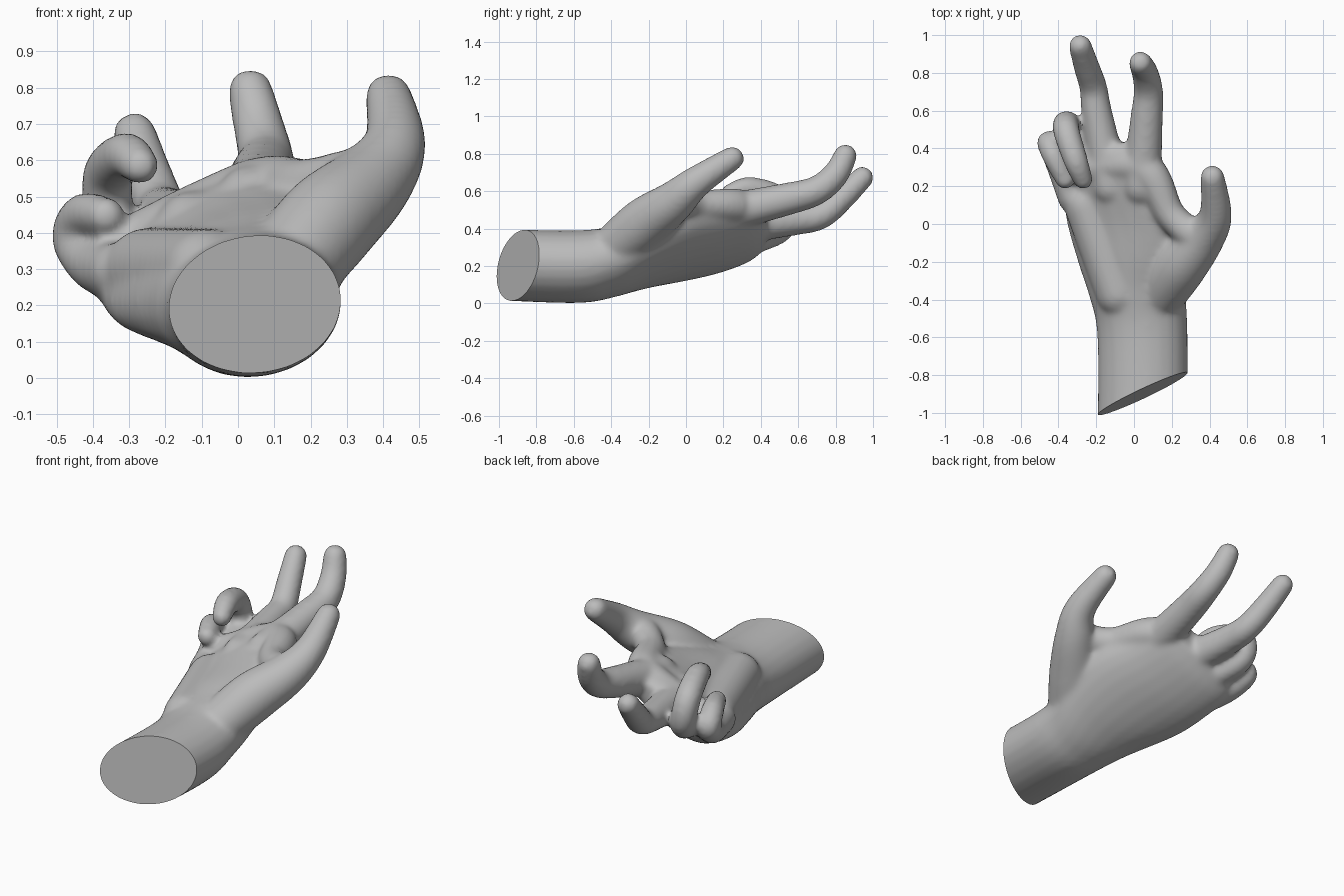
import bpy, bmesh, math
from mathutils import Vector

if "Cube" in bpy.data.objects:
    bpy.data.objects.remove(bpy.data.objects["Cube"], do_unlink=True)

SIDES = 24


def resample(rows, steps=8):
    """Smooth Catmull-Rom interpolation of rows of numbers."""
    out = []
    for i in range(len(rows) - 1):
        p0, p1 = rows[max(i - 1, 0)], rows[i]
        p2, p3 = rows[i + 1], rows[min(i + 2, len(rows) - 1)]
        for s in range(steps):
            t = s / steps
            out.append([0.5 * (2 * b + (c - a) * t + (2 * a - 5 * b + 4 * c - d) * t * t
                               + (3 * b - a - 3 * c + d) * t ** 3)
                        for a, b, c, d in zip(p0, p1, p2, p3)])
    out.append(list(rows[-1]))
    return out


def loft(name, rings):
    """Skin a list of equal rings into a closed part."""
    bm = bmesh.new()
    loops = [[bm.verts.new(p) for p in ring] for ring in rings]
    for a, b in zip(loops, loops[1:]):
        for i in range(SIDES):
            j = (i + 1) % SIDES
            bm.faces.new((a[i], a[j], b[j], b[i]))
    bm.faces.new(loops[0])
    bm.faces.new(loops[-1])
    bmesh.ops.recalc_face_normals(bm, faces=bm.faces)
    mesh = bpy.data.meshes.new(name)
    bm.to_mesh(mesh)
    bm.free()
    obj = bpy.data.objects.new(name, mesh)
    bpy.context.collection.objects.link(obj)
    return obj


def limb(name, rows):
    """Round tapered tube through (x, y, z, radius) with domed ends."""
    pts = resample(rows)
    centres = [Vector(p[:3]) for p in pts]
    radii = [p[3] for p in pts]
    first = (centres[0] - centres[1]).normalized()
    last = (centres[-1] - centres[-2]).normalized()
    dome = [math.radians(90 * k / 5) for k in range(1, 5)]
    head = [(centres[0] + first * radii[0] * math.sin(a), radii[0] * math.cos(a)) for a in reversed(dome)]
    tail = [(centres[-1] + last * radii[-1] * math.sin(a), radii[-1] * math.cos(a)) for a in dome]
    path = head + list(zip(centres, radii)) + tail
    rings, quat, old = [], None, None
    for i, (c, r) in enumerate(path):
        tangent = (path[min(i + 1, len(path) - 1)][0] - path[max(i - 1, 0)][0]).normalized()
        quat = tangent.to_track_quat('Z', 'Y') if quat is None else old.rotation_difference(tangent) @ quat
        old = tangent
        rings.append([c + quat @ Vector((r * math.cos(k * math.tau / SIDES),
                                         r * math.sin(k * math.tau / SIDES), 0)) for k in range(SIDES)])
    return loft(name, rings)


def palm_ring(y, cx, cz, a, b, tilt):
    """Oval section, tilted so the thumb side is higher."""
    ring, t = [], math.radians(tilt)
    for k in range(SIDES):
        px, pz = a * math.cos(k * math.tau / SIDES), b * math.sin(k * math.tau / SIDES)
        ring.append((cx + px * math.cos(t) - pz * math.sin(t), y,
                     cz + px * math.sin(t) + pz * math.cos(t)))
    return ring


# Wrist and palm: y, centre x, centre z, half width, half thickness, tilt
palm = [
    (-1.15, 0.045, 0.213, 0.241, 0.188, 10),
    (-0.60, 0.045, 0.196, 0.241, 0.193, 10),
    (-0.38, 0.020, 0.225, 0.262, 0.187, 13),
    (-0.20, 0.000, 0.275, 0.312, 0.170, 21),
    (0.00, -0.040, 0.320, 0.342, 0.148, 26),
    (0.20, -0.100, 0.362, 0.318, 0.135, 29),
    (0.35, -0.135, 0.402, 0.290, 0.115, 29),
    (0.43, -0.145, 0.420, 0.220, 0.070, 27),
]
parts = [loft("palm", [palm_ring(*row) for row in resample(palm)])]

# Fingers, thumb and pads: x, y, z, radius
limbs = {
    "index_finger": [(0.04, 0.20, 0.48, 0.105), (0.066, 0.55, 0.56, 0.087), (0.077, 0.70, 0.605, 0.078),
                     (0.058, 0.80, 0.69, 0.071), (0.034, 0.852, 0.79, 0.063)],
    "middle_finger": [(-0.12, 0.20, 0.41, 0.105), (-0.195, 0.58, 0.445, 0.082), (-0.215, 0.72, 0.47, 0.074),
                      (-0.25, 0.83, 0.56, 0.069), (-0.285, 0.943, 0.672, 0.061)],
    "ring_finger": [(-0.24, 0.28, 0.325, 0.085), (-0.34, 0.51, 0.40, 0.070), (-0.36, 0.50, 0.55, 0.071),
                    (-0.31, 0.34, 0.612, 0.065), (-0.27, 0.235, 0.585, 0.053)],
    "little_finger": [(-0.32, 0.14, 0.29, 0.085), (-0.397, 0.32, 0.312, 0.072), (-0.45, 0.43, 0.385, 0.065),
                      (-0.425, 0.36, 0.448, 0.062), (-0.365, 0.235, 0.447, 0.053)],
    "thumb": [(0.15, -0.36, 0.31, 0.132), (0.25, -0.22, 0.43, 0.138), (0.37, -0.07, 0.54, 0.113),
              (0.432, 0.05, 0.645, 0.087), (0.415, 0.247, 0.775, 0.065)],
    "knuckle_pad": [(-0.30, 0.29, 0.355, 0.088), (0.045, 0.30, 0.51, 0.095),
                    (0.19, 0.055, 0.525, 0.08), (0.30, -0.05, 0.545, 0.085)],
    "palm_heel": [(-0.08, -0.37, 0.29, 0.122), (-0.25, 0.10, 0.295, 0.12)],
}
parts += [limb(name, rows) for name, rows in limbs.items()]

# Fuse the parts into one skin and soften the joins
bpy.ops.object.select_all(action='DESELECT')
for part in parts:
    part.select_set(True)
hand = parts[0]
bpy.context.view_layer.objects.active = hand
bpy.ops.object.join()
hand.name = hand.data.name = "hand"
remesh = hand.modifiers.new("Fuse", 'REMESH')
remesh.mode = 'VOXEL'
remesh.voxel_size = 0.014
soften = hand.modifiers.new("Soften", 'SMOOTH')
soften.factor = 0.5
soften.iterations = 14
for mod in ("Fuse", "Soften"):
    bpy.ops.object.modifier_apply(modifier=mod)

# Slanted flat cut through the forearm
bm = bmesh.new()
bm.from_mesh(hand.data)
cut = bmesh.ops.bisect_plane(bm, geom=bm.verts[:] + bm.edges[:] + bm.faces[:],
                             plane_co=(0.04, -0.9, 0.21), plane_no=(-0.458, 1, -0.15), clear_inner=True)
bmesh.ops.edgeloop_fill(bm, edges=[e for e in cut["geom_cut"] if isinstance(e, bmesh.types.BMEdge)])
bmesh.ops.recalc_face_normals(bm, faces=bm.faces)
bm.to_mesh(hand.data)
bm.free()

# Plain grey colour
grey = bpy.data.materials.new("plain_grey")
grey.use_nodes = True
grey.diffuse_color = (0.5, 0.5, 0.5, 1)
grey.node_tree.nodes["Principled BSDF"].inputs["Base Color"].default_value = (0.5, 0.5, 0.5, 1)
hand.data.materials.clear()
hand.data.materials.append(grey)
bpy.ops.object.shade_smooth_by_angle(angle=math.radians(40))
